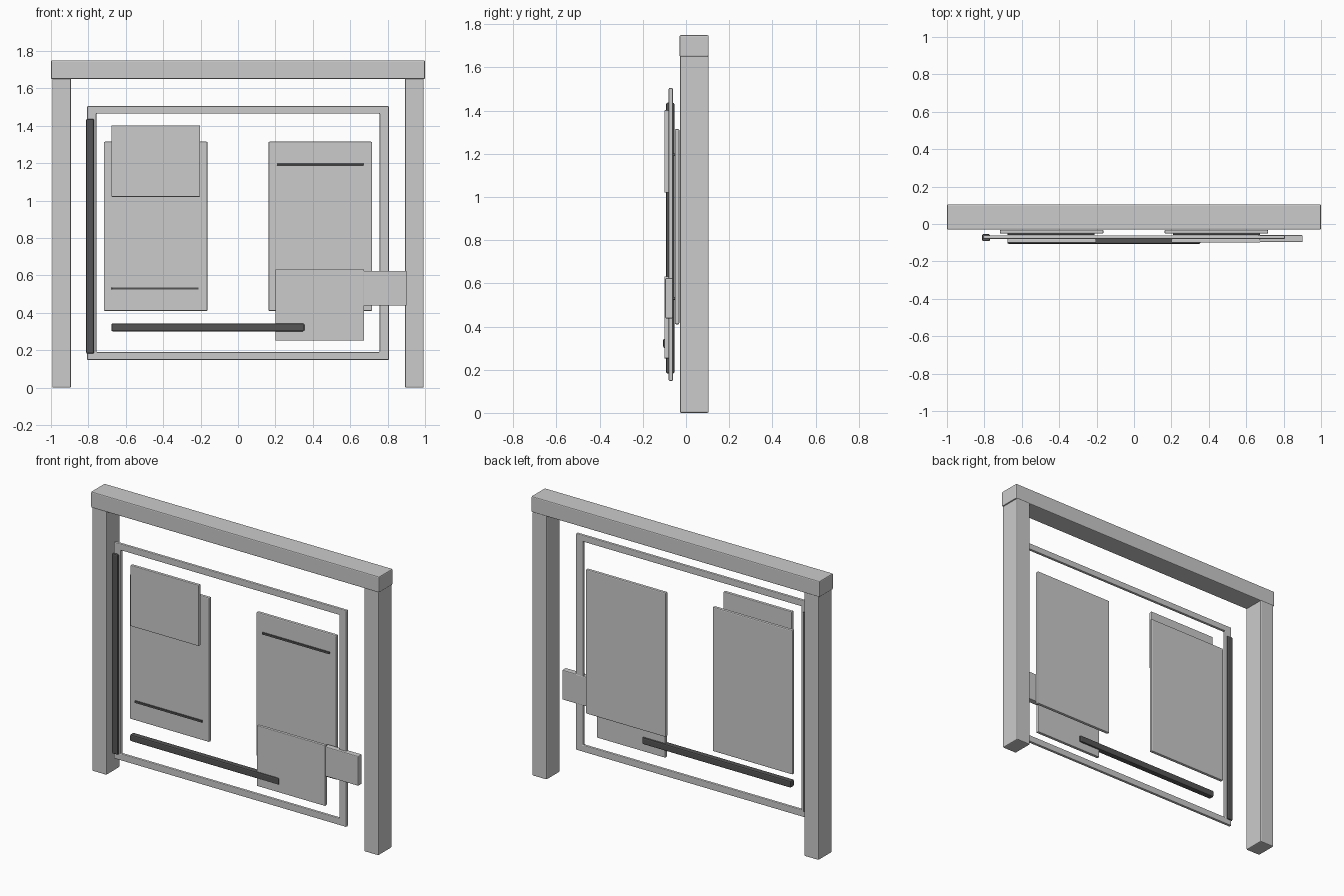
import bpy, bmesh

if "Cube" in bpy.data.objects:
    bpy.data.objects.remove(bpy.data.objects["Cube"])


def material(name, v):
    m = bpy.data.materials.new(name)
    m.diffuse_color = (v, v, v, 1)
    m.use_nodes = True
    m.node_tree.nodes["Principled BSDF"].inputs["Base Color"].default_value = m.diffuse_color
    return m


dark = material("dark_grey", 0.09)


def finish(name, bm, bevel, mat):
    bmesh.ops.recalc_face_normals(bm, faces=bm.faces)
    me = bpy.data.meshes.new(name)
    bm.to_mesh(me)
    bm.free()
    ob = bpy.data.objects.new(name, me)
    bpy.context.collection.objects.link(ob)
    if mat:
        me.materials.append(mat)
    if bevel:
        b = ob.modifiers.new("edge_bevel", 'BEVEL')
        b.width = bevel
        b.segments = 2
        b.limit_method = 'ANGLE'
    return ob


def box(name, x, y, z, bevel=0.005, mat=None):
    bm = bmesh.new()
    bmesh.ops.create_cube(bm, size=1)
    for v in bm.verts:
        v.co = [(a + b) / 2 + c * (b - a) for c, (a, b) in zip(v.co, (x, y, z))]
    return finish(name, bm, bevel, mat)


def ring(name, outer, inner, y, bevel):
    # rectangular frame made of four mitred quads, extruded in depth
    bm = bmesh.new()
    loops = []
    for x0, x1, z0, z1 in (outer, inner):
        loops.append([bm.verts.new((px, y[0], pz))
                      for px, pz in ((x0, z0), (x1, z0), (x1, z1), (x0, z1))])
    o, i = loops
    faces = [bm.faces.new((o[k], o[(k + 1) % 4], i[(k + 1) % 4], i[k])) for k in range(4)]
    ext = bmesh.ops.extrude_face_region(bm, geom=faces, use_keep_orig=True)
    for g in ext["geom"]:
        if isinstance(g, bmesh.types.BMVert):
            g.co.y = y[1]
    return finish(name, bm, bevel, None)


# outer doorway: two posts and a lintel
wall_y = (-0.028, 0.105)
box("left_post", (-0.993, -0.893), wall_y, (0, 1.655), 0.006)
box("right_post", (0.893, 0.993), wall_y, (0, 1.655), 0.006)
box("lintel", (-1, 1), (-0.03, 0.105), (1.65, 1.75), 0.006)

# thin door frame outline
ring("door_frame", (-0.807, 0.807, 0.148, 1.505), (-0.757, 0.757, 0.19, 1.465),
     (-0.08, -0.061), 0.005)

# dark hinge bar and horizontal bar
box("hinge_bar", (-0.812, -0.77), (-0.092, -0.054), (0.182, 1.437), 0.007, dark)
box("cross_bar", (-0.677, 0.355), (-0.106, -0.07), (0.301, 0.343), 0.007, dark)

# large panels with a thin slot strip
for side, x, sx, sz in (("left", (-0.717, -0.163), (-0.675, -0.21), 0.53),
                        ("right", (0.163, 0.717), (0.208, 0.673), 1.195)):
    box(side + "_panel", x, (-0.052, -0.031), (0.41, 1.315), 0.006)
    box(side + "_strip", sx, (-0.06, -0.045), (sz - 0.006, sz + 0.006), 0.001, dark)

# small cover plates in front
plate_y = (-0.1, -0.08)
box("upper_plate", (-0.677, -0.203), plate_y, (1.02, 1.402), 0.004)
box("lower_plate", (0.2, 0.674), plate_y, (0.252, 0.632), 0.004)

# latch block bridging to the right post
box("latch_block", (0.66, 0.902), (-0.097, -0.06), (0.438, 0.624), 0.005)
